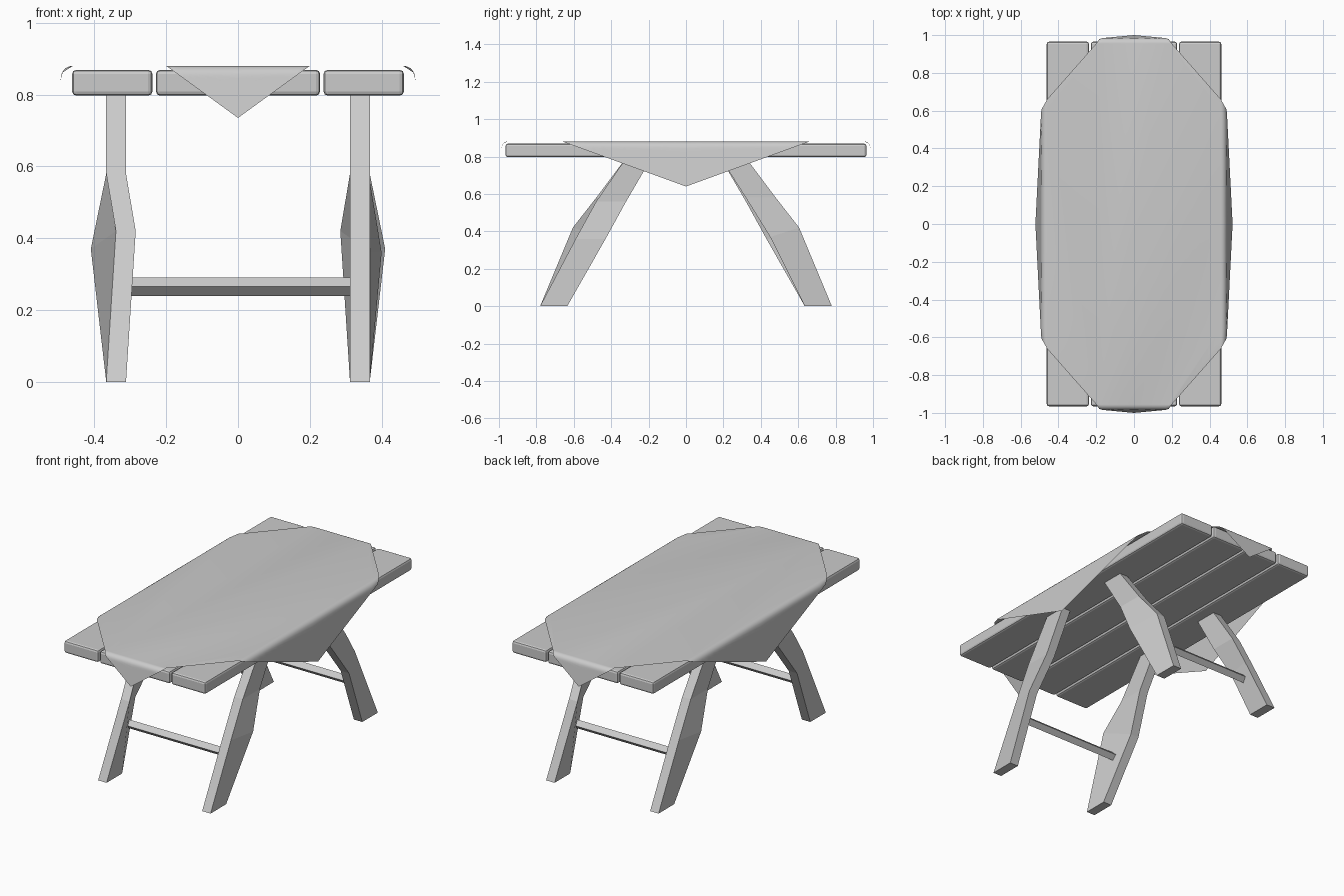
import bpy, bmesh, math
from mathutils import Vector

if "Cube" in bpy.data.objects:
    bpy.data.objects.remove(bpy.data.objects["Cube"])


def make_object(name, bm):
    mesh = bpy.data.meshes.new(name)
    bm.to_mesh(mesh)
    bm.free()
    obj = bpy.data.objects.new(name, mesh)
    bpy.context.collection.objects.link(obj)
    return obj


def loft(name, rings):
    """Skin a closed solid through a list of equal-sized rings."""
    bm = bmesh.new()
    rows = [[bm.verts.new(p) for p in r] for r in rings]
    n = len(rows[0])
    for a, b in zip(rows, rows[1:]):
        for i in range(n):
            j = (i + 1) % n
            bm.faces.new((a[i], a[j], b[j], b[i]))
    bm.faces.new(rows[0])
    bm.faces.new(rows[-1])
    bmesh.ops.recalc_face_normals(bm, faces=bm.faces)
    return make_object(name, bm)


# Table top: four chamfered planks
for i in range(4):
    bm = bmesh.new()
    bmesh.ops.create_cube(bm, size=1)
    bmesh.ops.scale(bm, vec=(0.224, 1.93, 0.072), verts=bm.verts)
    bmesh.ops.translate(bm, vec=((i - 1.5) * 0.2335, 0, 0.833), verts=bm.verts)
    plank = make_object(f"plank_{i + 1}", bm)
    bev = plank.modifiers.new("bevel", 'BEVEL')
    bev.width = 0.012
    bev.segments = 2


# Legs: level rings, each listed as front inner, front outer, back outer, back inner
def ring(side, y0, y1, z):
    return [(side * 0.312, y0, z), (side * 0.367, y0, z),
            (side * 0.367, y1, z), (side * 0.312, y1, z)]


def leg_rings(side, knee, upper_z):
    return [ring(side, -0.78, -0.635, 0), knee,
            ring(side, -0.48, -0.32, upper_z), ring(side, -0.315, -0.18, 0.8)]


warped_knee = [(-0.285, -0.605, 0.42), (-0.34, -0.605, 0.42),
               (-0.41, -0.45, 0.37), (-0.355, -0.45, 0.37)]
plain_knee = [(0.312, -0.59, 0.36), (0.367, -0.59, 0.36),
              (0.40, -0.43, 0.36), (0.345, -0.43, 0.36)]

# Each end is the other one turned by 180 degrees
for end, turn in (("front", 1), ("back", -1)):
    def turned(rings):
        return [[(turn * x, turn * y, z) for x, y, z in r] for r in rings]
    loft(f"{end}_warped_leg", turned(leg_rings(-1, warped_knee, 0.58)))
    loft(f"{end}_plain_leg", turned(leg_rings(1, plain_knee, 0.56)))
    # Diamond-section crossbar between the legs
    r = 0.026
    section = [(0, -r), (r, 0), (0, r), (-r, 0)]
    loft(f"{end}_crossbar",
         turned([[(x, -0.565 + a, 0.265 + b) for a, b in section]
                 for x in (-0.32, 0.325)]))


# Tablecloth: flat top with four hanging triangular flaps
def flap_out(d, start, radius, tip_out, tip_drop):
    """Outward position of the cloth at drop d: rounded crease, then a slight flare."""
    if d < radius:
        return start + math.sqrt(max(0, radius ** 2 - (radius - d) ** 2))
    return start + radius + (tip_out - start - radius) * (d - radius) / (tip_drop - radius)


TOP, STATIONS, ROWS = 0.88, 24, 10
bm = bmesh.new()
outline = []
# (quarter turn, half width, crease start, crease radius, tip reach, tip drop)
for turn, half, start, radius, reach, tip in (
        (0, 0.66, 0.46, 0.033, 0.522, 0.24), (1, 0.20, 0.955, 0.03, 1.0, 0.145),
        (2, 0.66, 0.46, 0.033, 0.522, 0.24), (3, 0.20, 0.955, 0.03, 1.0, 0.145)):
    ca, sa = ((1, 0), (0, 1), (-1, 0), (0, -1))[turn]
    grid = []
    for i in range(STATIONS + 1):
        s = -half + 2 * half * i / STATIONS
        drop = tip * (1 - abs(s) / half)
        col = []
        for k in range(ROWS + 1):
            d = drop * (k / ROWS) ** 2
            out = flap_out(d, start, radius, reach, tip)
            col.append(bm.verts.new((out * ca - s * sa, out * sa + s * ca, TOP - d)))
            if drop < 1e-6:
                break
        grid.append(col)
    outline += [c[0] for c in grid]
    for a, b in zip(grid, grid[1:]):
        for k in range(ROWS):
            quad = []
            for v in (a[min(k, len(a) - 1)], a[min(k + 1, len(a) - 1)],
                      b[min(k + 1, len(b) - 1)], b[min(k, len(b) - 1)]):
                if v not in quad:
                    quad.append(v)
            bm.faces.new(quad)
bm.faces.new(outline)
bmesh.ops.recalc_face_normals(bm, faces=bm.faces)
bm.faces.ensure_lookup_table()
if bm.faces[-1].normal.z < 0:
    bmesh.ops.reverse_faces(bm, faces=bm.faces)
cloth = make_object("tablecloth", bm)
bpy.ops.object.select_all(action='DESELECT')
cloth.select_set(True)
bpy.context.view_layer.objects.active = cloth
bpy.ops.object.shade_smooth_by_angle(angle=math.radians(50))
